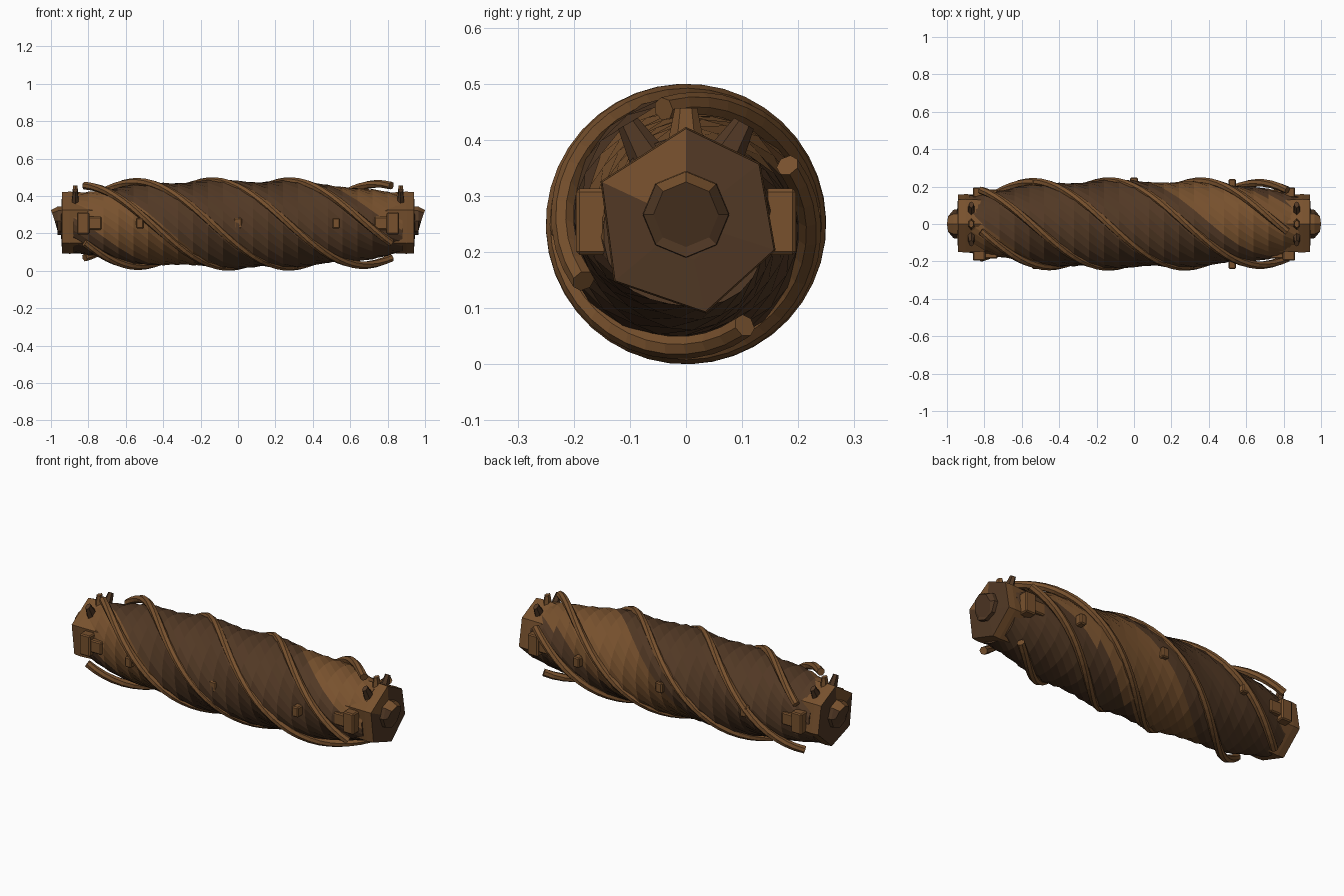
import bpy, bmesh, math
from mathutils import Vector, Matrix

if "Cube" in bpy.data.objects:
    bpy.data.objects.remove(bpy.data.objects["Cube"])

AXIS_Z = 0.25
SPAN = 0.82            # vines run from -SPAN to SPAN in exactly one turn
RATE = math.pi / SPAN
VINES = (30, 101, 209, 300)


def material(name, color):
    mat = bpy.data.materials.new(name)
    mat.use_nodes = True
    mat.diffuse_color = (*color, 1)
    mat.node_tree.nodes["Principled BSDF"].inputs["Base Color"].default_value = (*color, 1)
    return mat


LIGHT = material("light bark", (0.188, 0.083, 0.027))
DARK = material("dark bark", (0.083, 0.040, 0.018))


def finish(name, bm, mats=(LIGHT,)):
    bmesh.ops.recalc_face_normals(bm, faces=bm.faces)
    mesh = bpy.data.meshes.new(name)
    bm.to_mesh(mesh)
    bm.free()
    for mat in mats:
        mesh.materials.append(mat)
    obj = bpy.data.objects.new(name, mesh)
    bpy.context.collection.objects.link(obj)
    return obj


def loft(rings):
    """Closed skin through rings of equal length, capped at both ends."""
    bm = bmesh.new()
    rows = [[bm.verts.new(p) for p in ring] for ring in rings]
    n = len(rows[0])
    for a, b in zip(rows, rows[1:]):
        for i in range(n):
            bm.faces.new((a[i], a[(i + 1) % n], b[(i + 1) % n], b[i]))
    bm.faces.new(rows[0])
    bm.faces.new(rows[-1])
    return bm


def polar(x, r, phi, z=AXIS_Z):
    return Vector((x, r * math.cos(phi), z + r * math.sin(phi)))


def box(name, center, size, bevel=0.006, mat=LIGHT):
    bm = bmesh.new()
    bmesh.ops.create_cube(bm, size=1)
    bmesh.ops.scale(bm, vec=size, verts=bm.verts)
    bmesh.ops.translate(bm, vec=center, verts=bm.verts)
    bmesh.ops.bevel(bm, geom=bm.edges[:], offset=bevel, segments=1, affect='EDGES')
    return finish(name, bm, (mat,))


# Twisted trunk: swollen middle with a ridge under every vine, one light strand
SIDES, RINGS, END = 28, 22, 0.88


def trunk_radius(x, u):
    swell = 0.150 + 0.082 * (1 - abs(x / END) ** 2.6)
    ridge = max(math.cos(u - math.radians(v + 174)) for v in VINES)
    return swell * (0.965 + 0.07 * max(ridge, 0) ** 8)


rings = []
for j in range(RINGS + 1):
    x = END * (2 * j / RINGS - 1)
    rings.append([polar(x, trunk_radius(x, t), t + RATE * x)
                  for t in (math.tau * i / SIDES for i in range(SIDES))])
bm = loft(rings)
for f in bm.faces:
    c = f.calc_center_median()
    u = math.degrees(math.atan2(c.z - AXIS_Z, c.y) - RATE * c.x) % 360
    start = 266 - 40 * max(c.x, 0)
    f.material_index = 0 if start < u < 358 else 1
finish("trunk", bm, (LIGHT, DARK))

# Four vines winding around the trunk
for k, start in enumerate(VINES):
    path = []
    for j in range(41):
        x = SPAN * (j / 20 - 1)
        r = 0.209 + 0.020 * (1 - (x / SPAN) ** 4)
        path.append(polar(x, r, math.radians(start) + RATE * (x + SPAN)))
    rings = []
    for j, p in enumerate(path):
        tangent = (path[min(j + 1, 40)] - path[max(j - 1, 0)]).normalized()
        out = Vector((0, p.y, p.z - AXIS_Z))
        out = (out - tangent * out.dot(tangent)).normalized()
        side = tangent.cross(out)
        rings.append([p + 0.021 * (out * math.cos(a) + side * math.sin(a))
                      for a in (math.tau * i / 7 for i in range(7))])
    finish(f"vine_{k + 1}", loft(rings))

# Both ends
for s, end in ((1, "left"), (-1, "right")):
    # Angular end cap: light sides, dark end face with one light corner
    angles = [math.radians(a) for a in (90, 38, -18, -78, -140, 155)]
    rings = [[polar(s * x, r, a, 0.255) for a in angles]
             for x, r in ((0.72, 0.158), (0.90, 0.168), (0.94, 0.165), (0.946, 0.07))]
    bm = loft(rings)
    for f in bm.faces:
        c = f.calc_center_median()
        light_corner = c.y < -0.02 and c.z > 0.28
        if abs(c.x) > 0.941 and not light_corner:
            f.material_index = 1
    finish(end + "_cap", bm, (LIGHT, DARK))

    # Hub with its dark end face leaning downwards
    rings = [[polar(s * x, r, math.tau * i / 8, 0.267) for i in range(8)]
             for x, r in ((0.93, 0.078), (0.965, 0.076), (0.98, 0.058))]
    for p in rings[-1]:
        p.x += s * 0.02 * (p.z - 0.267) / 0.058
    bm = loft(rings)
    for f in bm.faces:
        f.material_index = 0 if f.calc_center_median().z > 0.30 else 1
    finish(end + "_hub", bm, (LIGHT, DARK))

    # Three tapered studs on top
    for k, deg in enumerate((60, 90, 120)):
        a = math.radians(deg)
        bm = bmesh.new()
        bmesh.ops.create_cone(bm, cap_ends=True, segments=6, radius1=0.034,
                              radius2=0.02, depth=0.07)
        bmesh.ops.scale(bm, vec=(0.65, 1, 1), verts=bm.verts)
        bmesh.ops.transform(bm, verts=bm.verts, matrix=Matrix.Translation(
            polar(s * 0.87, 0.172, a)) @ Matrix.Rotation(a - math.pi / 2, 4, 'X'))
        finish(f"{end}_stud_{k + 1}", bm, (LIGHT if k == 1 else DARK,))

    # Side brackets and pegs, front and back
    for t, side in ((-1, "front"), (1, "back")):
        box(f"{end}_{side}_bracket", (s * 0.828, t * 0.168, 0.254), (0.066, 0.056, 0.118))
        box(f"{end}_{side}_bracket_tab", (s * 0.77, t * 0.163, 0.254), (0.08, 0.045, 0.07))
        box(f"{end}_{side}_peg", (s * 0.525, t * 0.21, 0.254), (0.04, 0.06, 0.058))

# Middle pegs
box("middle_back_peg", (0, 0.22, 0.254), (0.042, 0.056, 0.058))
box("middle_front_peg", (0, -0.21, 0.254), (0.042, 0.04, 0.058))
